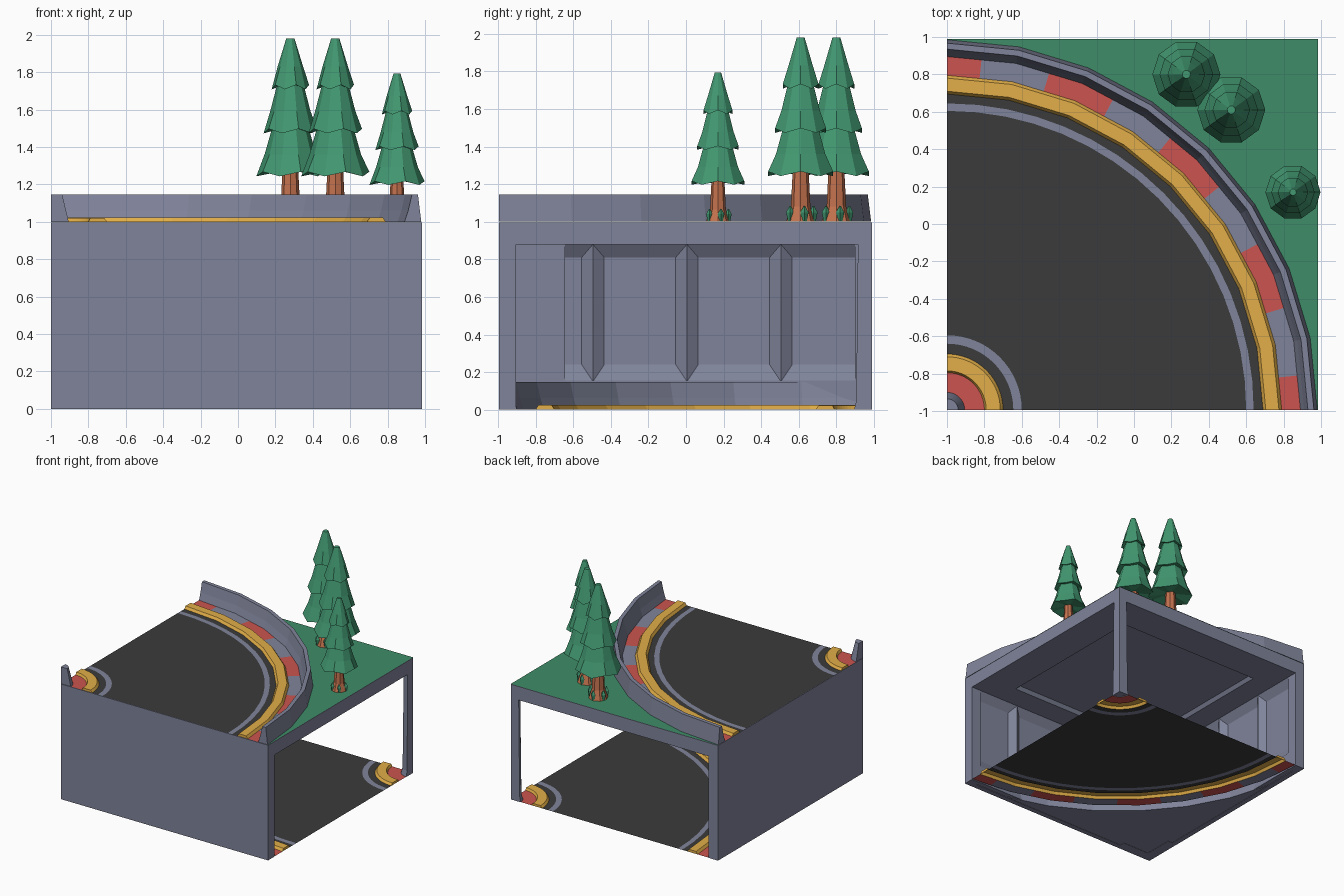
import bpy, bmesh, math
from mathutils import Vector

if "Cube" in bpy.data.objects:
    bpy.data.objects.remove(bpy.data.objects["Cube"])

X0, X1, Y0, Y1 = -1.0, 0.985, -0.995, 0.99   # footprint
S = 1.985                                    # side of the square
T = 0.09                                     # wall thickness


def lin(v):
    v /= 255
    return v / 12.92 if v <= 0.04045 else ((v + 0.055) / 1.055) ** 2.4


def material(name, r, g, b):
    m = bpy.data.materials.new(name)
    m.diffuse_color = (lin(r), lin(g), lin(b), 1)
    m.use_nodes = True
    m.node_tree.nodes["Principled BSDF"].inputs["Base Color"].default_value = m.diffuse_color
    return m


GREY = material("blue grey", 128, 132, 154)
ROAD = material("asphalt", 59, 59, 59)
RED = material("kerb red", 204, 84, 80)
YELLOW = material("barrier yellow", 226, 174, 72)
GRASS = material("grass green", 62, 140, 103)
LEAF = material("tree green", 66, 152, 113)
BARK = material("bark", 196, 114, 78)


def make(name, bm, mats, recalc=True):
    if recalc:
        bmesh.ops.recalc_face_normals(bm, faces=bm.faces)
    me = bpy.data.meshes.new(name)
    bm.to_mesh(me)
    bm.free()
    for m in mats:
        me.materials.append(m)
    ob = bpy.data.objects.new(name, me)
    bpy.context.collection.objects.link(ob)
    return ob


def prism(bm, pts, offset):
    """Extrude a polygon of 3D points along an offset."""
    a = [bm.verts.new(p) for p in pts]
    b = [bm.verts.new(Vector(p) + Vector(offset)) for p in pts]
    n = len(a)
    faces = [bm.faces.new(a), bm.faces.new(b[::-1])]
    faces += [bm.faces.new((a[i], b[i], b[(i + 1) % n], a[(i + 1) % n])) for i in range(n)]
    bmesh.ops.recalc_face_normals(bm, faces=faces)


def box(bm, lo, hi):
    prism(bm, [(lo[0], lo[1], lo[2]), (hi[0], lo[1], lo[2]),
               (hi[0], hi[1], lo[2]), (lo[0], hi[1], lo[2])], (0, 0, hi[2] - lo[2]))


# Track corner: one swept profile of (radius, height, colour of the strip that follows)
G, A, R, Y, C, F = range(6)      # grey, asphalt, red, yellow, chequered kerb, corner fill
PROFILE = [(0.0, .145, G), (.06, .145, G), (.095, 0, R), (.2, 0, Y), (.21, .02, Y),
           (.285, .02, Y), (.3, 0, A), (.355, 0, G), (.4, 0, A), (1.6, 0, G), (1.64, 0, A),
           (1.69, 0, Y), (1.705, .022, Y), (1.775, .022, Y), (1.79, 0, C), (1.89, 0, G),
           (1.91, .06, G), (1.93, .145, G), (1.962, .145, G), (1.98, 0, F)]


def track(name, cx, cy, sign, z0, fill):
    bm = bmesh.new()
    rows = []
    for k in range(17):
        a = math.radians(k * 5.625)
        chord = math.cos(math.radians(5.625)) if k % 2 else 1.0
        c, s = math.cos(a), math.sin(a)
        rads = [(r * (chord if r > 1.65 else 1), z) for r, z, m in PROFILE]
        rads.append((S / max(c, s), 0))
        rows.append([bm.verts.new((cx + sign * r * c, cy + sign * r * s, z0 + z)) for r, z in rads])
    for k in range(16):
        red = ((k + 1) // 2) % 2 == 0
        for j, (r, z, m) in enumerate(PROFILE):
            f = bm.faces.new((rows[k][j], rows[k][j + 1], rows[k + 1][j + 1], rows[k + 1][j]))
            f.material_index = {C: R if red else G, F: fill}.get(m, m)
    # close the ends of the barriers
    for row in (rows[0], rows[16]):
        bm.faces.new(row[15:20])
        bm.faces.new(row[11:15]).material_index = Y
        bm.faces.new(row[3:7]).material_index = Y
        base = bm.verts.new((cx, cy, z0))
        bm.faces.new(row[0:3] + [base])
    bmesh.ops.remove_doubles(bm, verts=bm.verts, dist=1e-5)
    make(name, bm, [GREY, ROAD, RED, YELLOW, GRASS], recalc=False)


track("upper_track", X0, Y0, 1, 1.0, 4)
track("lower_track", X1, Y1, -1, 0.002, 0)

# Upper deck slab with a recessed ceiling square
bm = bmesh.new()
box(bm, (X0, Y0, .88), (X1, Y1, .997))
bm.faces.ensure_lookup_table()
bottom = min(bm.faces, key=lambda f: f.calc_center_median().z)
bmesh.ops.inset_region(bm, faces=[bottom], thickness=.42)
bmesh.ops.inset_region(bm, faces=[bottom], thickness=.03)
for v in bottom.verts:
    v.co.z += .03
make("upper_deck", bm, [GREY])


# Two solid walls: slab, frame, bevelled sills and triangular ribs
def wall(name, swap):
    def P(u, w, z):
        return (X0 + w, Y0 + u, z) if swap else (X0 + u, Y0 + w, z)

    def D(u, w, z):
        return (w, u, z) if swap else (u, w, z)

    bm = bmesh.new()
    t = .045

    def block(u0, u1, w, z0, z1):
        prism(bm, [P(u0, 0, z0), P(u1, 0, z0), P(u1, w, z0), P(u0, w, z0)], (0, 0, z1 - z0))

    block(0, S, t, 0, .9)
    block(T, S - T, T, .005, .155)
    block(S - T, S, T, 0, .9)
    block(0, .35, T, 0, .9)
    for za, zb in ((.15, .24), (.88, .81)):
        prism(bm, [P(T, t, za), P(T, T, za), P(T, t, zb)], D(S - 2 * T, 0, 0))
    for u in (.5, 1.0, 1.5):
        prism(bm, [P(u - .06, t, .15), P(u, T, .15), P(u + .06, t, .15)], (0, 0, .73))
    make(name, bm, [GREY])


wall("front_wall", False)
wall("left_wall", True)

# Slim quarter-round pillar at the open corner
bm = bmesh.new()
lo, hi = [], []
for z, r, ring in ((.0, .085, lo), (.9, .075, hi)):
    ring.append(bm.verts.new((X1, Y1, z)))
    for i in range(5):
        a = math.radians(22.5 * i)
        ring.append(bm.verts.new((X1 - r * math.cos(a), Y1 - r * math.sin(a), z)))
bm.faces.new(lo)
bm.faces.new(hi)
for i in range(6):
    bm.faces.new((lo[i], lo[(i + 1) % 6], hi[(i + 1) % 6], hi[i]))
make("corner_pillar", bm, [GREY])


# Trees: revolved tiers with a jagged hem, flared trunk, leaves at the foot
def revolve(bm, prof, n, origin, s, zig=0.0, mat=0):
    rings = []
    for j, (r, z) in enumerate(prof):
        rings.append([bm.verts.new(origin + s * Vector((
            r * math.cos(math.tau * i / n), r * math.sin(math.tau * i / n),
            z + (zig * (-1) ** i if j == 0 else 0)))) for i in range(n)])
    for a, b in zip(rings, rings[1:]):
        for i in range(n):
            k = (i + 1) % n
            bm.faces.new((a[i], a[k], b[k], b[i])).material_index = mat
    for ring, z in ((rings[0], prof[0][1] + zig * 2), (rings[-1], prof[-1][1])):
        c = bm.verts.new(origin + s * Vector((0, 0, z)))
        for i in range(n):
            bm.faces.new((ring[i], ring[(i + 1) % n], c)).material_index = mat


TIERS = [[(.182, .255), (.138, .36), (.095, .51)],
         [(.143, .485), (.108, .59), (.07, .735)],
         [(.10, .72), (.068, .83), (.022, .98)]]


def tree(name, x, y, s):
    o = Vector((x, y, 1.0))
    bm = bmesh.new()
    for tier in TIERS:
        revolve(bm, tier, 10, o, s, .012)
    make(name + "_foliage", bm, [LEAF])
    bm = bmesh.new()
    revolve(bm, [(.078, 0), (.052, .08), (.042, .28)], 8, o, s)
    make(name + "_trunk", bm, [BARK])
    bm = bmesh.new()
    for i in range(5):
        a = math.tau * i / 5 + .3
        d = Vector((math.cos(a), math.sin(a), 0))
        revolve(bm, [(.012, 0), (.022, .05), (.003, .085)], 4, o + d * .068 * s, s)
    make(name + "_foot_leaves", bm, [LEAF])


tree("back_tree", .28, .80, 1.0)
tree("middle_tree", .52, .61, 1.0)
tree("small_tree", .85, .17, .81)
